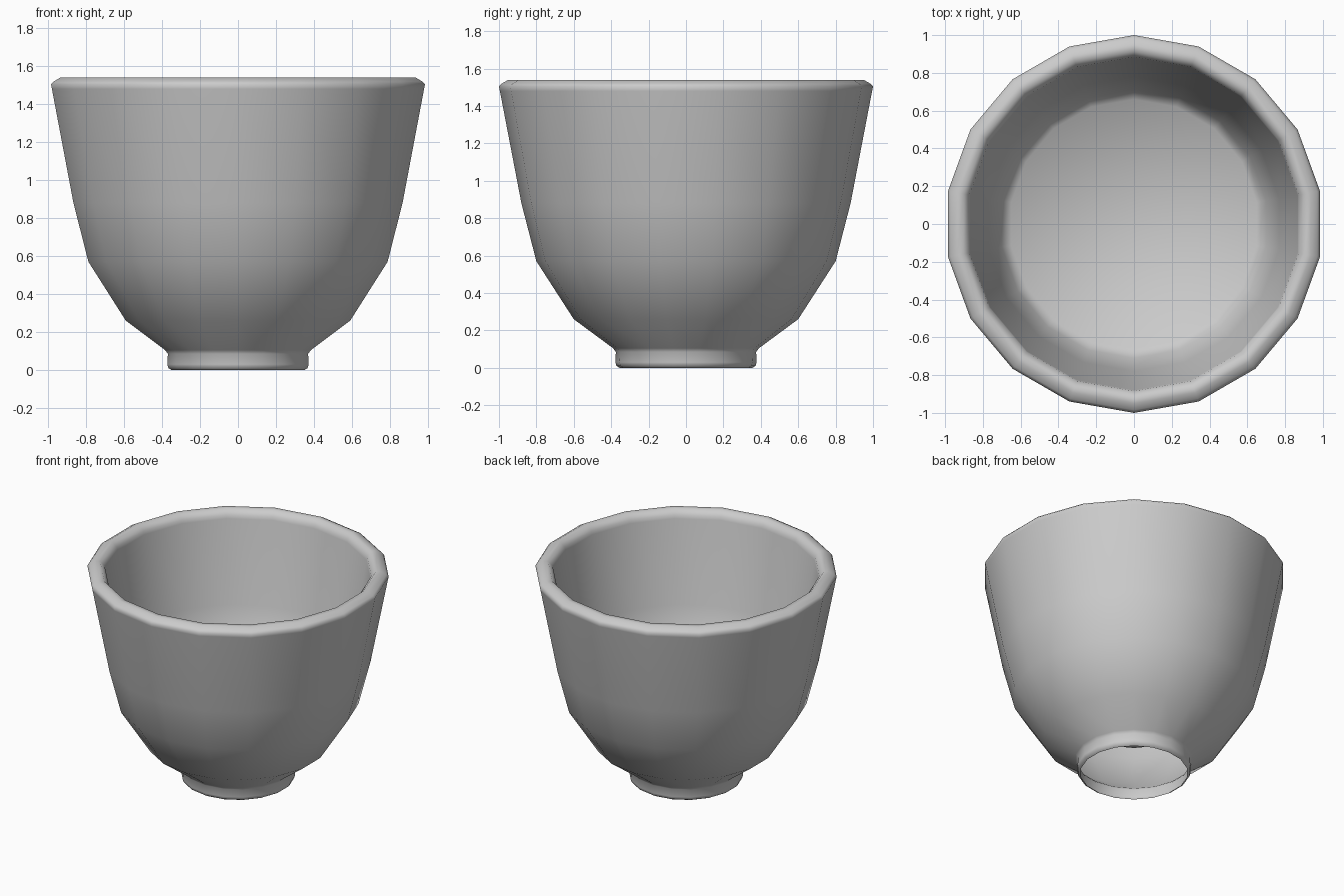
import bpy, bmesh
from math import sin, cos, pi

if "Cube" in bpy.data.objects:
    bpy.data.objects.remove(bpy.data.objects["Cube"])

SIDES = 18


def lathe(name, profile, angle):
    """Spin an (r, z) profile clockwise around z and cap the last ring."""
    bm = bmesh.new()
    rings = []
    for r, z in profile:
        rings.append([bm.verts.new((r * sin(2 * pi * i / SIDES),
                                    r * cos(2 * pi * i / SIDES), z))
                      for i in range(SIDES)])
    for a, b in zip(rings, rings[1:]):
        for i in range(SIDES):
            j = (i + 1) % SIDES
            bm.faces.new((a[i], b[i], b[j], a[j]))
    bm.faces.new(rings[-1][::-1])
    mesh = bpy.data.meshes.new(name)
    bm.to_mesh(mesh)
    bm.free()
    obj = bpy.data.objects.new(name, mesh)
    bpy.context.collection.objects.link(obj)
    bpy.context.view_layer.objects.active = obj
    obj.select_set(True)
    bpy.ops.object.shade_smooth_by_angle(angle=angle)
    return obj


# Cup: open foot, flared outer wall, rounded rim, inner wall and floor
lathe("cup", [
    (0.355, 0.00), (0.372, 0.01), (0.378, 0.03), (0.375, 0.085),
    (0.39, 0.105), (0.60, 0.26), (0.80, 0.57), (0.88, 0.88), (0.995, 1.48),
    (1.00, 1.505), (0.985, 1.52), (0.95, 1.54), (0.915, 1.54), (0.885, 1.505),
    (0.88, 1.48), (0.78, 0.90), (0.71, 0.62), (0.66, 0.57),
], pi * 80 / 180)
